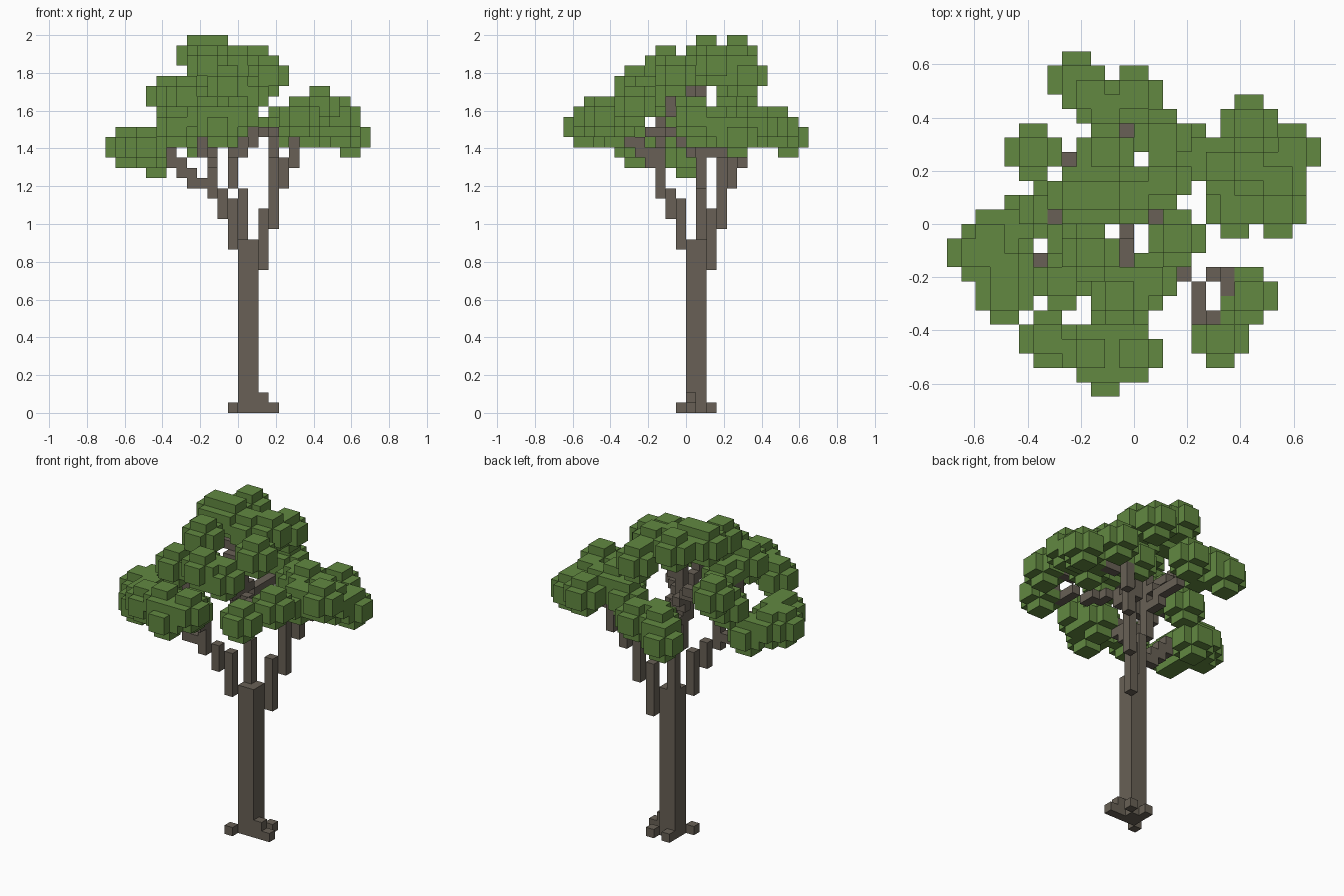
import bpy, bmesh, math
from mathutils import Vector

cube = bpy.data.objects.get("Cube")
if cube:
    bpy.data.objects.remove(cube)

V = 2 / 37          # edge of one block
taken = {}          # block -> part name
DIRS = [Vector(d) for d in ((1, 0, 0), (-1, 0, 0), (0, 1, 0), (0, -1, 0), (0, 0, 1), (0, 0, -1))]


def material(name, colour):
    m = bpy.data.materials.new(name)
    m.use_nodes = True
    m.diffuse_color = (*colour, 1)
    m.node_tree.nodes["Principled BSDF"].inputs["Base Color"].default_value = (*colour, 1)
    return m


bark = material("bark brown", (0.138, 0.118, 0.092))
leaf = material("leaf green", (0.122, 0.25, 0.053))


def box(part, x, y, z):
    """Fill half-open block ranges."""
    for i in range(*x):
        for j in range(*y):
            for k in range(*z):
                taken.setdefault((i, j, k), part)


def column(part, i, j, low, high):
    box(part, (i, i + 1), (j, j + 1), (low, high))


def branch(part, *points):
    """Step a one-block-thick limb along a path."""
    for a, b in zip(points, points[1:]):
        a, b = Vector(a), Vector(b)
        steps = int((b - a).length * 4) + 1
        for s in range(steps + 1):
            p = a.lerp(b, s / steps)
            taken.setdefault(tuple(math.floor(c) for c in p), part)


def leaves(part, *tufts):
    """Round tufts, four blocks across, around each centre."""
    span = range(-2, 2)
    for x, y, z in tufts:
        for i in span:
            for j in span:
                for k in span:
                    if Vector((i + 0.5, j + 0.5, k + 0.5)).length < 2:
                        taken.setdefault((x + i, y + j, z + k), part)


# Trunk and root stubs
box("trunk", (0, 2), (0, 2), (0, 17))
for x, y, h in ((-1, -1, 1), (3, 0, 1), (2, 0, 2), (2, 2, 1), (0, 2, 1)):
    column("roots", x, y, 0, h)

# Limbs that begin as tall stepped columns
column("right_limb", 2, 2, 14, 20)
column("right_limb", 3, 3, 18, 24)
column("right_limb", 4, 4, 22, 25)
column("right_limb", 5, 5, 24, 27)
column("left_limb", -1, -1, 16, 21)
column("left_limb", -2, -2, 19, 22)
column("left_limb", -3, -3, 21, 25)
column("centre_limb", 0, 1, 17, 22)
column("centre_limb", -1, 1, 22, 33)

# Limbs that fan out to the leaves
branch("right_limb", (5.5, 5.5, 26), (6.5, 4.5, 26.5), (9.5, 3.5, 27.5))
branch("right_limb", (3.5, 3.5, 23), (3.5, 4.5, 26), (3.5, 5.5, 28))
branch("back_limb", (-0.5, 1.5, 25), (-0.5, 4.5, 26.5), (-1.5, 8.5, 27.5))
branch("left_limb", (-2.5, -2.5, 22.5), (-4.5, -2.5, 22.5), (-6.5, -2.5, 25.5), (-9.5, -2.5, 26))
branch("front_limb", (-2.5, -2.5, 24), (-2.5, -4.5, 26), (-2.5, -6.5, 27.5), (-2.5, -8.5, 28.5))
branch("front_right_limb", (-0.5, 1.5, 25), (2.5, -1.5, 27.5), (3.5, -3.5, 27.5), (4.5, -4.5, 28.5),
       (4.5, -5.5, 28.5), (5.5, -7.5, 29.5))
branch("front_right_limb", (4.5, -4.5, 28.5), (5.5, -3.5, 29.5), (7.5, -4.5, 30.5))
branch("back_left_limb", (-0.5, 1.5, 27), (-2.5, 3.5, 29.5), (-4.5, 4.5, 30.5), (-6.5, 4.5, 31))
branch("upper_left_limb", (-2.5, -2.5, 25), (-4.5, -2.5, 28), (-5.5, -1.5, 29), (-5.5, 0.5, 29.5))
branch("upper_front_limb", (-0.5, 1.5, 24), (-0.5, -0.5, 29), (-0.5, -4.5, 32))
branch("upper_right_limb", (-0.5, 1.5, 29), (0.5, 0.5, 31), (2.5, -0.5, 33))

# Leaf tufts, grouped by the limb that carries them
leaves("top_leaves", (-4, 2, 35), (-2, 5, 35), (-2, 2, 35), (0, 2, 34), (2, 3, 34), (2, 6, 33), (-3, -2, 34),
       (3, -1, 33))
leaves("upper_front_leaves", (-1, -5, 32), (1, -4, 31), (-5, -4, 31))
leaves("upper_left_leaves", (-6, 1, 28), (-4, -1, 30))
leaves("back_left_leaves", (-7, 5, 31))
leaves("back_leaves", (-4, 10, 27), (0, 9, 28), (-3, 9, 28), (-2, 8, 28))
leaves("left_leaves", (-11, -2, 26), (-10, -1, 26), (-8, 0, 25), (-9, -5, 26), (-9, -3, 26))
leaves("front_leaves", (-2, -10, 28), (0, -9, 29), (-6, -8, 28), (-3, -9, 29), (-1, -7, 28))
leaves("front_right_leaves", (8, -5, 30), (6, -8, 29))
leaves("right_leaves", (11, 5, 27), (10, 1, 29), (7, 1, 28), (8, 7, 28), (8, 4, 28), (6, 4, 29), (4, 5, 28),
       (10, 3, 28))

# Turn each part into a mesh of its exposed block sides
for part in sorted(set(taken.values())):
    bm = bmesh.new()
    for block, owner in taken.items():
        if owner != part:
            continue
        centre = Vector(block) + Vector((0.5, 0.5, 0.5))
        for d in DIRS:
            if tuple(int(c) for c in Vector(block) + d) in taken:
                continue
            u = Vector((d.y, d.z, d.x))
            w = d.cross(u)
            corners = [centre + (d + a * u + b * w) / 2 for a, b in ((1, 1), (-1, 1), (-1, -1), (1, -1))]
            bm.faces.new([bm.verts.new(c * V) for c in corners])
    bmesh.ops.remove_doubles(bm, verts=bm.verts, dist=V / 100)
    mesh = bpy.data.meshes.new(part)
    bm.to_mesh(mesh)
    bm.free()
    mesh.materials.append(leaf if part.endswith("leaves") else bark)
    bpy.context.collection.objects.link(bpy.data.objects.new(part, mesh))
